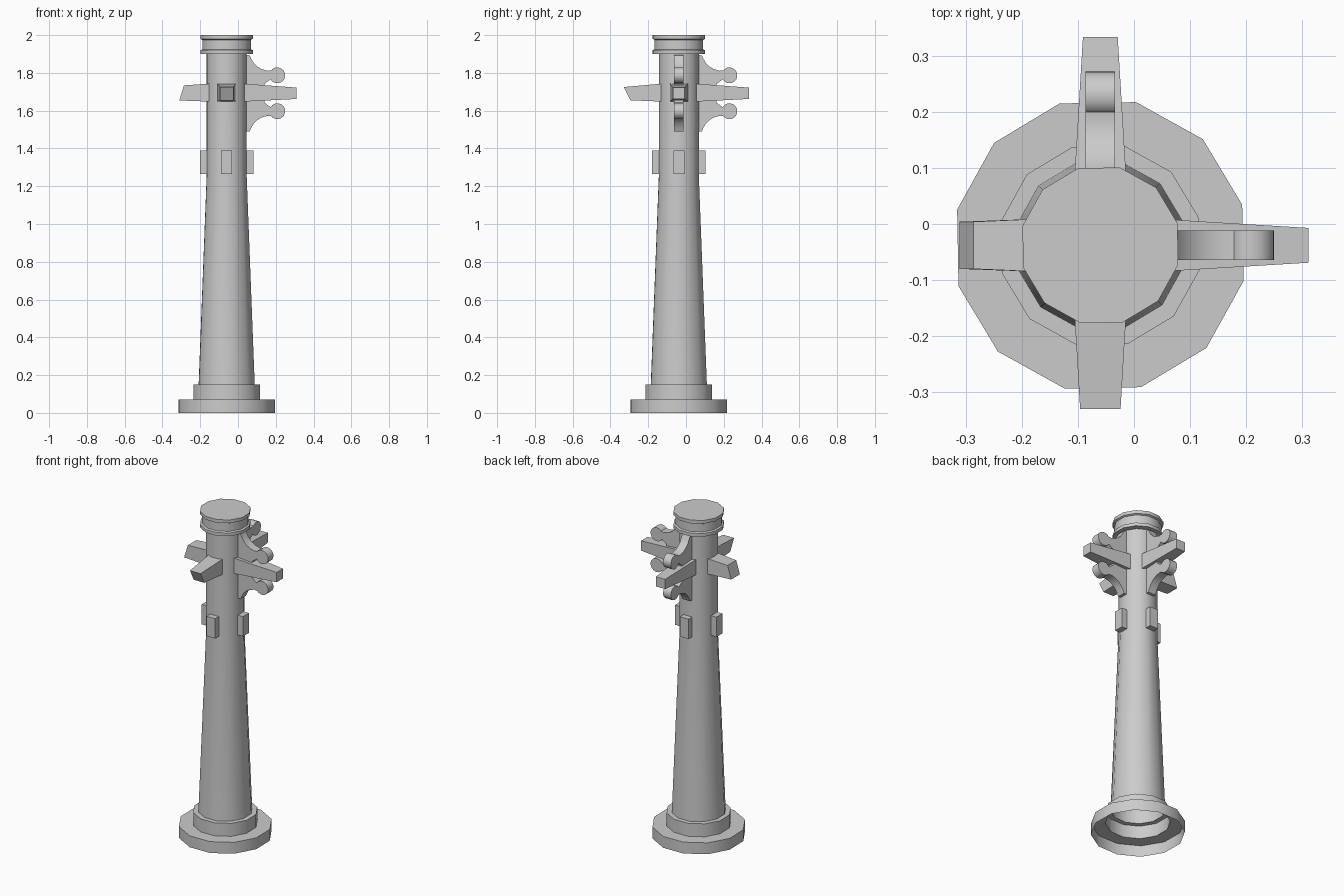
import bpy, bmesh, math
from mathutils import Matrix, Vector

if "Cube" in bpy.data.objects:
    bpy.data.objects.remove(bpy.data.objects["Cube"])

CX, CY = -0.06, -0.038      # column axis
SIDES, TURN = 12, math.radians(16)
MID = 1.692                 # height the scroll brackets mirror about


def finish(name, bm, smooth=False, fix=True):
    if fix:
        bmesh.ops.recalc_face_normals(bm, faces=bm.faces)
    me = bpy.data.meshes.new(name)
    bm.to_mesh(me)
    bm.free()
    ob = bpy.data.objects.new(name, me)
    bpy.context.collection.objects.link(ob)
    if smooth:
        bpy.ops.object.select_all(action='DESELECT')
        ob.select_set(True)
        bpy.context.view_layer.objects.active = ob
        bpy.ops.object.shade_smooth_by_angle(angle=math.radians(40))
    return ob


def place(angle):
    return Matrix.Translation((CX, CY, 0)) @ Matrix.Rotation(math.radians(angle), 4, 'Z')


def lathe(name, profile):
    """Turned shell, open at the bottom and capped at the top."""
    bm = bmesh.new()
    rings = []
    for r, z in profile:
        rings.append([bm.verts.new((CX + r * math.cos(TURN + math.tau * i / SIDES),
                                    CY + r * math.sin(TURN + math.tau * i / SIDES), z))
                      for i in range(SIDES)])
    for a, b in zip(rings, rings[1:]):
        for i in range(SIDES):
            j = (i + 1) % SIDES
            bm.faces.new((a[i], a[j], b[j], b[i]))
    bm.faces.new(rings[-1])
    return finish(name, bm, True, False)


def beam(name, angle, root, tip):
    """Tapered box; root and tip = (r_bottom, r_top, half_width, z_bottom, z_top)."""
    bm = bmesh.new()
    ends = []
    for rb, rt, w, zb, zt in (root, tip):
        ends.append([bm.verts.new(p) for p in
                     ((rb, -w, zb), (rb, w, zb), (rt, w, zt), (rt, -w, zt))])
    a, b = ends
    bm.faces.new(a)
    bm.faces.new(b)
    for i in range(4):
        j = (i + 1) % 4
        bm.faces.new((a[i], a[j], b[j], b[i]))
    bm.transform(place(angle))
    return finish(name, bm)


def scroll(name, angle, flip):
    """Concave bracket ending in a round knob, extruded sideways."""
    pts = [(0.09, 1.895), (0.122, 1.893), (0.130, 1.875), (0.143, 1.853), (0.162, 1.834),
           (0.185, 1.820), (0.217, 1.811), (0.238, 1.814)]
    for i in range(13):
        t = math.radians(130 - 280 * i / 12)
        pts.append((0.268 + 0.042 * math.cos(t), 1.787 + 0.042 * math.sin(t)))
    pts += [(0.222, 1.758), (0.20, 1.742), (0.20, 1.70), (0.09, 1.70)]
    bm = bmesh.new()
    face = bm.faces.new([bm.verts.new((r, -0.026, 2 * MID - z if flip else z)) for r, z in pts])
    ext = bmesh.ops.extrude_face_region(bm, geom=[face])
    bmesh.ops.translate(bm, vec=Vector((0, 0.052, 0)),
                        verts=[v for v in ext['geom'] if isinstance(v, bmesh.types.BMVert)])
    bm.transform(place(angle))
    return finish(name, bm, True)


# Column: stepped base, tapered shaft, grooved cap
lathe("column", [(0.263, 0), (0.263, 0.07), (0.182, 0.07), (0.182, 0.15), (0.153, 0.15),
                 (0.109, 1.26), (0.109, 1.90), (0.143, 1.90), (0.143, 1.92), (0.133, 1.925),
                 (0.133, 1.975), (0.143, 1.98), (0.143, 2.0)])

# Four small blocks around the shaft
for k in range(4):
    beam(f"shaft_block_{k + 1}", 90 * k, (0.08, 0.08, 0.029, 1.266, 1.388),
         (0.141, 0.141, 0.029, 1.266, 1.388))

# Long beams with scroll brackets above and below
root = (0.09, 0.09, 0.048, 1.648, 1.743)
for side, angle in (("right", 0), ("back", 90)):
    beam(f"{side}_beam", angle, root, (0.371, 0.371, 0.031, 1.662, 1.722))
    scroll(f"{side}_upper_scroll", angle, False)
    scroll(f"{side}_lower_scroll", angle, True)

# Short beams with slanted ends
beam("left_beam", 180, root, (0.251, 0.226, 0.042, 1.654, 1.734))
beam("front_beam", 270, root, (0.256, 0.292, 0.036, 1.655, 1.725))
